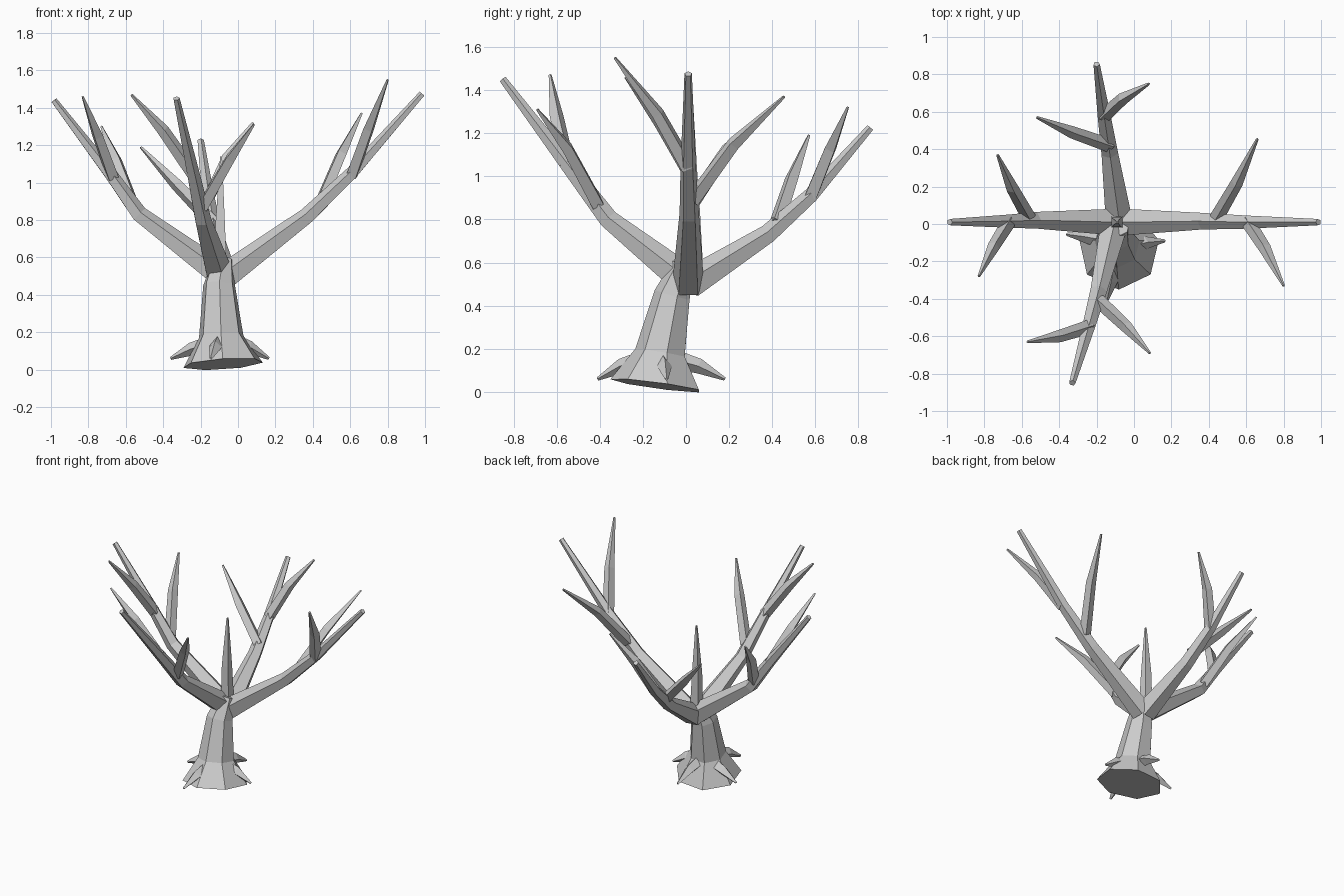
import bpy, bmesh, math
from mathutils import Vector

cube = bpy.data.objects.get("Cube")
if cube:
    bpy.data.objects.remove(cube, do_unlink=True)

bark = bpy.data.materials.new("pale_grey_bark")
bark.use_nodes = True
grey = (0.6, 0.6, 0.6, 1)
bark.diffuse_color = grey
bark.node_tree.nodes["Principled BSDF"].inputs["Base Color"].default_value = grey


def limb(name, path, radii, sides=5, start=90, ref=(0, 0, 1)):
    """Flat-shaded tapering limb with closed ends, swept along a path."""
    pts = [Vector(p) for p in path]
    bm = bmesh.new()
    rings = []
    for i, (p, r) in enumerate(zip(pts, radii)):
        t = Vector()
        if i > 0:
            t += (p - pts[i - 1]).normalized()
        if i < len(pts) - 1:
            t += (pts[i + 1] - p).normalized()
        t.normalize()
        u = Vector(ref).cross(t).normalized()
        v = t.cross(u)
        ring = []
        for k in range(sides):
            a = math.radians(start) + math.tau * k / sides
            ring.append(bm.verts.new(p + r * (math.cos(a) * u + math.sin(a) * v)))
        rings.append(ring)
    for a, b in zip(rings, rings[1:]):
        for k in range(sides):
            n = (k + 1) % sides
            bm.faces.new((a[k], a[n], b[n], b[k]))
    bm.faces.new(rings[0][::-1])
    bm.faces.new(rings[-1])
    bmesh.ops.recalc_face_normals(bm, faces=bm.faces)
    mesh = bpy.data.meshes.new(name)
    bm.to_mesh(mesh)
    bm.free()
    mesh.materials.append(bark)
    obj = bpy.data.objects.new(name, mesh)
    bpy.context.collection.objects.link(obj)


# Leaning trunk with a flared foot
limb("trunk",
     [(-.08, -.135, .03), (-.09, -.115, .18), (-.10, -.06, .45), (-.08, -.01, .59)],
     [.218, .122, .088, .055], sides=7, start=-90, ref=(0, 1, 0))

# Central upright shoot
limb("centre_shoot", [(-.09, .01, .5), (-.095, .01, .8), (-.09, .01, 1.14)],
     [.045, .034, .007], sides=4, start=45, ref=(0, 1, 0))

# Four main branches
branches = {
    "right_branch": [(-.10, .01, .51), (-.53, .02, .83), (-.68, .015, 1.04), (-.985, .01, 1.44)],
    "left_branch": [(-.06, .01, .50), (.37, .015, .82), (.61, .01, 1.05), (.985, .01, 1.475)],
    "back_branch": [(-.08, .02, .50), (-.13, .38, .73), (-.16, .58, .91), (-.20, .855, 1.225)],
    "front_branch": [(-.11, -.02, .53), (-.19, -.36, .80), (-.24, -.54, 1.04), (-.33, -.85, 1.45)],
}
for name, path in branches.items():
    limb(name, path, [.076, .047, .037, .018])

# Two twigs on every branch
twigs = {
    "right_front_twig": [(-.67, .01, 1.03), (-.75, -.12, 1.25), (-.83, -.28, 1.46)],
    "right_back_twig": [(-.56, .03, .88), (-.65, .19, 1.12), (-.73, .37, 1.30)],
    "left_front_twig": [(.61, .01, 1.04), (.70, -.13, 1.29), (.80, -.33, 1.55)],
    "left_back_twig": [(.44, .03, .89), (.55, .22, 1.15), (.66, .455, 1.37)],
    "back_left_twig": [(-.16, .58, .91), (-.06, .67, 1.13), (.08, .75, 1.32)],
    "back_right_twig": [(-.13, .42, .78), (-.33, .49, .99), (-.52, .57, 1.19)],
    "front_right_twig": [(-.24, -.55, 1.05), (-.40, -.60, 1.28), (-.57, -.63, 1.47)],
    "front_left_twig": [(-.19, -.41, .87), (-.04, -.55, 1.13), (.085, -.69, 1.31)],
}
for name, path in twigs.items():
    limb(name, path, [.038, .033, .007], sides=4)

# Short pointed roots around the foot
roots = {
    "right_root": [(-.14, -.09, .14), (-.25, -.07, .11), (-.36, -.055, .06)],
    "left_root": [(-.03, -.12, .15), (.06, -.10, .12), (.165, -.09, .06)],
    "front_root": [(-.10, -.19, .15), (-.12, -.30, .12), (-.145, -.41, .06)],
    "back_root": [(-.08, -.05, .15), (-.07, .06, .12), (-.06, .18, .06)],
}
for name, path in roots.items():
    limb(name, path, [.045, .035, .008], sides=4)
